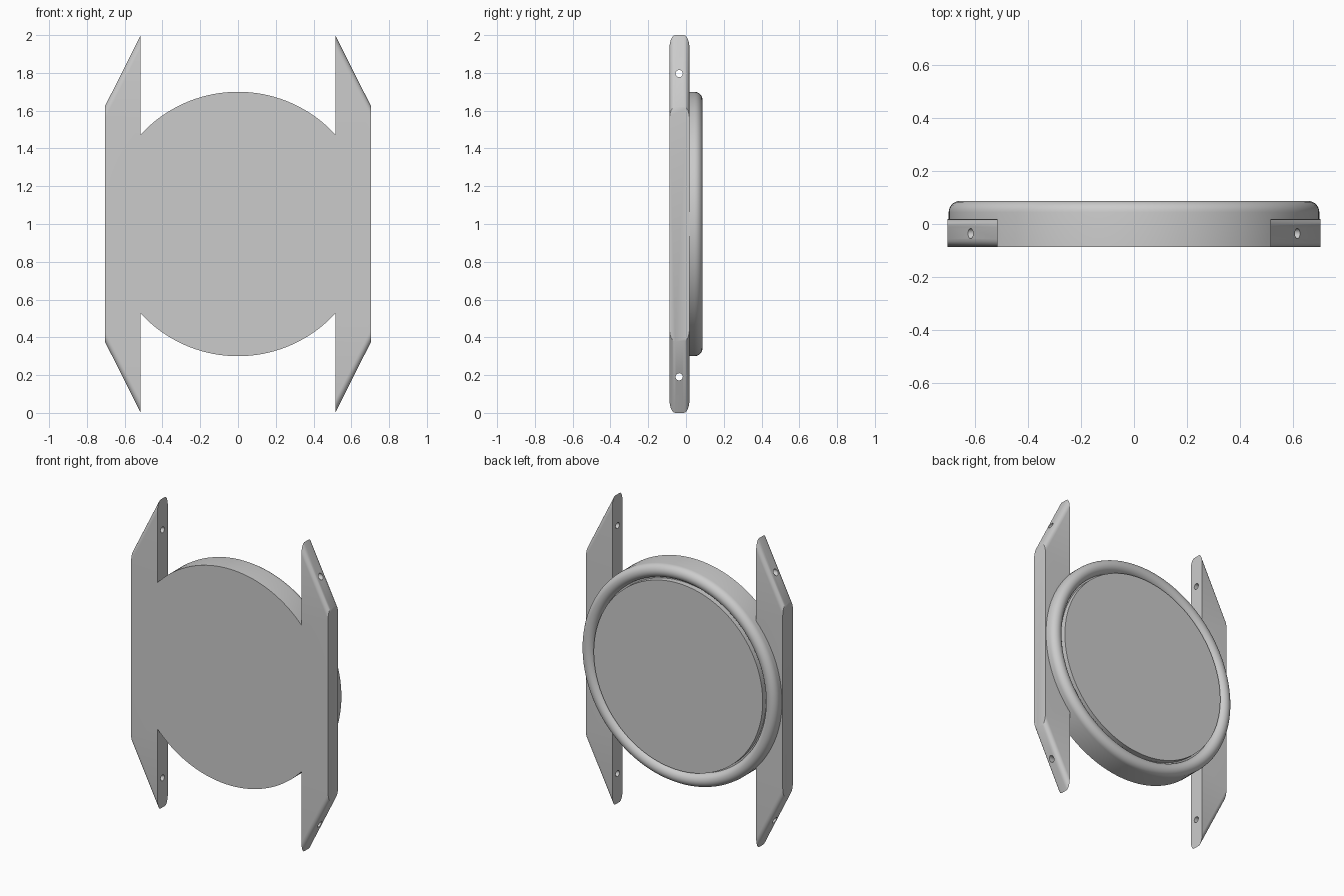
import bpy
import bmesh
import math
from mathutils import Matrix, Vector

cube = bpy.data.objects.get("Cube")
if cube:
    bpy.data.objects.remove(cube, do_unlink=True)

FRONT, RAIL_BACK = -0.087, 0.018
RIM_R, RIM_Y, BEAD = 0.6575, 0.0445, 0.0425
MID_Z = 1.0

grey = bpy.data.materials.new("plain grey")
grey.use_nodes = True
grey.diffuse_color = (0.6, 0.6, 0.6, 1)
grey.node_tree.nodes["Principled BSDF"].inputs["Base Color"].default_value = (0.6, 0.6, 0.6, 1)


def make_object(name, bm):
    bmesh.ops.recalc_face_normals(bm, faces=bm.faces[:])
    mesh = bpy.data.meshes.new(name)
    bm.to_mesh(mesh)
    bm.free()
    mesh.materials.append(grey)
    obj = bpy.data.objects.new(name, mesh)
    bpy.context.collection.objects.link(obj)
    return obj


def activate(obj):
    bpy.ops.object.select_all(action='DESELECT')
    obj.select_set(True)
    bpy.context.view_layer.objects.active = obj


def combine(obj, other, operation):
    """Apply a boolean with another object, then remove that object."""
    mod = obj.modifiers.new("combine", 'BOOLEAN')
    mod.operation = operation
    mod.solver = 'EXACT'
    mod.object = other
    activate(obj)
    bpy.ops.object.modifier_apply(modifier=mod.name)
    bpy.data.objects.remove(other, do_unlink=True)


# Round body: flat front, half-round rim bead, narrow groove, raised back plate
profile = [(0, FRONT), (0.7, FRONT)]
for i in range(15):
    a = math.pi * i / 14
    profile.append((RIM_R + BEAD * math.cos(a), RIM_Y + BEAD * math.sin(a)))
profile += [(0.605, RIM_Y), (0.605, 0.08), (0, 0.08)]
bm = bmesh.new()
verts = [bm.verts.new((r, y, MID_Z)) for r, y in profile]
edges = [bm.edges.new(pair) for pair in zip(verts, verts[1:])]
bmesh.ops.spin(bm, geom=verts + edges, cent=(0, 0, MID_Z), axis=(0, 1, 0),
               angle=math.tau, steps=128)
bmesh.ops.remove_doubles(bm, verts=bm.verts[:], dist=0.0001)
body = make_object("round_body_with_rails", bm)

# Side rails with pointed ends and rounded sloping edges
outline = [(0.515, 0), (0.705, 0.378), (0.705, 1.622), (0.515, 2)]
for name, side in (("left_rail", 1), ("right_rail", -1)):
    bm = bmesh.new()
    face = bm.faces.new([bm.verts.new((side * x, FRONT, z)) for x, z in outline])
    grown = bmesh.ops.extrude_face_region(bm, geom=[face], use_keep_orig=True)
    moved = [v for v in grown["geom"] if isinstance(v, bmesh.types.BMVert)]
    bmesh.ops.translate(bm, verts=moved, vec=Vector((0, RAIL_BACK - FRONT, 0)))
    bmesh.ops.recalc_face_normals(bm, faces=bm.faces[:])
    sloping = []
    for e in bm.edges:
        d = e.verts[1].co - e.verts[0].co
        if abs(d.x) > 0.1 and abs(d.z) > 0.1:
            sloping.append(e)
    bmesh.ops.bevel(bm, geom=sloping, offset=0.03, offset_type='OFFSET',
                    segments=6, profile=0.5, affect='EDGES')
    combine(body, make_object(name, bm), 'UNION')

# Screw holes drilled sideways through both rails
bm = bmesh.new()
for z in (0.191, 1.796):
    place = Matrix.Translation((0, -0.036, z)) @ Matrix.Rotation(math.pi / 2, 4, 'Y')
    bmesh.ops.create_cone(bm, cap_ends=True, segments=24, radius1=0.019,
                          radius2=0.019, depth=2, matrix=place)
drill = make_object("hole_drill", bm)
drill.hide_render = True
combine(body, drill, 'DIFFERENCE')

# Smooth the curved surfaces, keep the corners crisp
activate(body)
bpy.ops.object.shade_smooth_by_angle(angle=math.radians(30))
